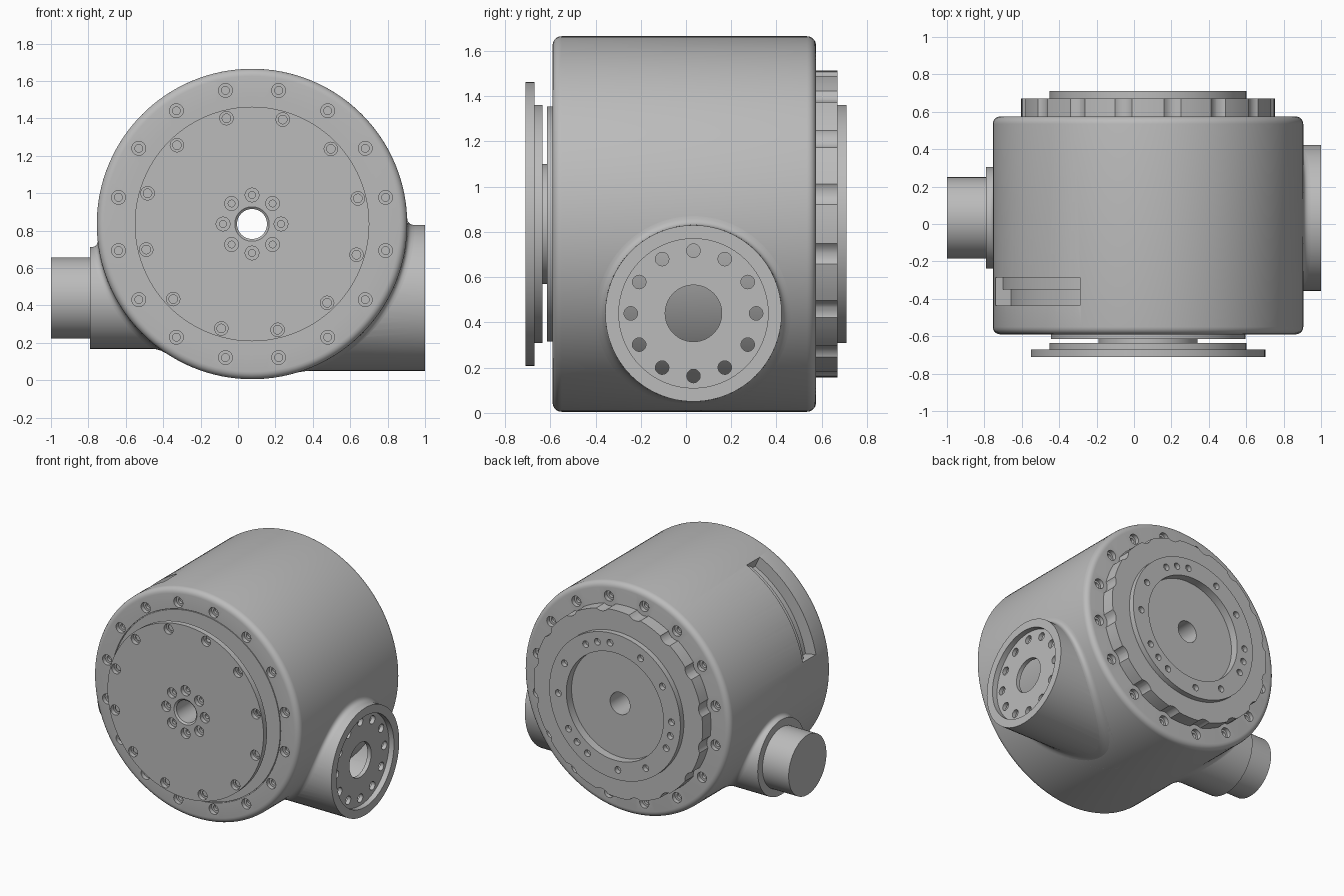
import bpy, bmesh
from math import sin, cos, pi, radians, sqrt
from mathutils import Vector

if "Cube" in bpy.data.objects:
    bpy.data.objects.remove(bpy.data.objects["Cube"])

CX, CZ, R = 0.075, 0.835, 0.83          # main drum axis and radius
PY, PZ = 0.033, 0.44                    # side port axis

metal = bpy.data.materials.new("machined grey")
metal.use_nodes = True
grey = (0.5, 0.5, 0.5, 1)
metal.diffuse_color = grey
metal.node_tree.nodes["Principled BSDF"].inputs["Base Color"].default_value = grey


def place(axis, r, t, a):
    """Point at radius r, distance t along the drum (y) or port (x) axis."""
    if axis == "y":
        return Vector((CX + r * cos(a), t, CZ + r * sin(a)))
    return Vector((t, PY + r * cos(a), PZ + r * sin(a)))


def finish(name, bm):
    bmesh.ops.remove_doubles(bm, verts=bm.verts, dist=1e-6)
    bmesh.ops.recalc_face_normals(bm, faces=bm.faces)
    mesh = bpy.data.meshes.new(name)
    bm.to_mesh(mesh)
    bm.free()
    mesh.materials.append(metal)
    obj = bpy.data.objects.new(name, mesh)
    bpy.context.collection.objects.link(obj)
    return obj


def add_lathe(bm, axis, profile, n=96, a0=0, a1=360):
    """Turn a closed (radius, distance) profile around an axis."""
    full = a1 - a0 == 360
    rings = []
    for i in range(n if full else n + 1):
        a = radians(a0 + (a1 - a0) * i / n)
        rings.append([bm.verts.new(place(axis, r, t, a)) for r, t in profile])
    m = len(profile)
    for i in range(n):
        p, q = rings[i], rings[(i + 1) % len(rings)]
        for j in range(m):
            k = (j + 1) % m
            bm.faces.new((p[j], p[k], q[k], q[j]))
    if not full:
        bm.faces.new(rings[0])
        bm.faces.new(rings[-1])


def lathe(name, axis, profile, **kw):
    bm = bmesh.new()
    add_lathe(bm, axis, profile, **kw)
    return finish(name, bm)


def holes(axis, ring, angles, steps, n=20):
    """Ring of stepped round cutters; steps are (radius, distance) from the mouth inward."""
    bm = bmesh.new()
    for deg in angles:
        c = place(axis, ring, 0, radians(deg))
        u = Vector((1, 0, 0)) if axis == "y" else Vector((0, 1, 0))
        along = Vector((0, 1, 0)) if axis == "y" else Vector((1, 0, 0))
        loops = [[bm.verts.new(c + along * t + r * (u * cos(2 * pi * i / n) + Vector((0, 0, 1)) * sin(2 * pi * i / n)))
                  for i in range(n)] for r, t in steps]
        for p, q in zip(loops, loops[1:]):
            for i in range(n):
                bm.faces.new((p[i], p[i - 1], q[i - 1], q[i]))
        bm.faces.new(loops[0])
        bm.faces.new(loops[-1])
    return finish("hole_cutter", bm)


def cut(obj, *cutters):
    bpy.context.view_layer.objects.active = obj
    for c in cutters:
        mod = obj.modifiers.new("cut", "BOOLEAN")
        mod.operation, mod.solver, mod.object = "DIFFERENCE", "EXACT", c
        bpy.ops.object.modifier_apply(modifier=mod.name)
        bpy.data.objects.remove(c)


def every(count, start=0):
    return [start + 360 * i / count for i in range(count)]


def bolt(face, inward, r1=0.037, r2=0.021):
    """Counterbored bolt hole profile."""
    return [(r1, face - inward * 0.02), (r1, face + inward * 0.03),
            (r2, face + inward * 0.03), (r2, face + inward * 0.05)]


def box(r0, r1, t0, t1):
    return [(r0, t0), (r1, t0), (r1, t1), (r0, t1)]


# Drum housing with rounded rims and a fine seam on the front face
F, B, E = -0.59, 0.575, 0.04
steps = [radians(90 * i / 5) for i in range(6)]
profile = [(0.08, F), (0.677, F), (0.677, F + 0.008), (0.682, F + 0.008), (0.682, F)]
profile += [(R - E + E * sin(a), F + E - E * cos(a)) for a in steps]
profile += [(R - E + E * cos(a), B - E + E * sin(a)) for a in steps]
profile += [(0.08, B)]
housing = lathe("housing", "y", profile, n=128)
cut(housing,
    holes("y", 0.728, every(16, 11.25), bolt(F, 1)),
    holes("y", 0.728, every(16, 11.25), bolt(B, -1)),
    lathe("slot_cutter", "y", box(0.79, 0.9, -0.435, -0.285), n=24, a0=116, a1=169),
    lathe("slot_cutter", "y", box(0.745, 0.9, -0.435, -0.35), n=24, a0=116, a1=169))

# Front output flange on a stepped hub
front_flange = lathe("front_flange", "y", [
    (0.08, -0.70), (0.092, -0.71), (0.627, -0.71), (0.627, -0.67), (0.527, -0.67), (0.527, -0.635),
    (0.265, -0.635), (0.265, -0.615), (0.52, -0.615), (0.52, -0.58), (0.08, -0.58)])
cut(front_flange,
    holes("y", 0.582, every(12, 13.6), bolt(-0.71, 1, 0.036, 0.023)),
    holes("y", 0.155, every(8), bolt(-0.71, 1, 0.037, 0.018)))

# Rear cover with bolt clearance notches and a sunken centre
rear_cover = lathe("rear_cover", "y", [
    (0.08, 0.565), (0.678, 0.565), (0.678, 0.67), (0.527, 0.67), (0.527, 0.71),
    (0.39, 0.71), (0.39, 0.65), (0.08, 0.65)])
pattern = [72 + 120 * k + d for k in range(3) for d in (-13, 0, 13, 45, 75)]
cut(rear_cover,
    holes("y", 0.728, every(16, 11.25), [(0.07, 0.55), (0.07, 0.7)]),
    holes("y", 0.455, pattern, [(0.024, 0.73), (0.024, 0.675)]))

# Hollow port on one side, closed by a perforated plate
wide_port = lathe("wide_port", "x", box(0.33, 0.39, 0.15, 1.0), n=64)
trim = lathe("trim_cutter", "y", box(0.001, R - 0.02, -0.55, 0.55))
cut(wide_port, trim)
port_plate = lathe("port_plate", "x", box(0.125, 0.335, 0.93, 0.96), n=64)
cut(port_plate, holes("x", 0.277, every(12), [(0.03, 0.9), (0.03, 0.98)]))

# Solid stub on the other side, with its collar
stub_collar = lathe("stub_collar", "x", box(0.001, 0.272, -0.79, -0.2), n=64)
stub = lathe("stub", "x", box(0, 0.217, -1.0, -0.7), n=64)


# Blend fillets where the ports meet the drum
def fillet(name, r, side, f=0.04, n=96, m=6):
    def on_drum(rad, a):
        p = place("x", rad, 0, a)
        p.x = CX + side * sqrt(max(0, R * R - (p.z - CZ) ** 2))
        return p
    bm = bmesh.new()
    rows = []
    for i in range(n):
        a = 2 * pi * i / n
        mid, foot = on_drum(r, a), on_drum(r + f, a)
        top = mid + Vector((side * f, 0, 0))
        rows.append([bm.verts.new(top * (1 - t) ** 2 + mid * 2 * t * (1 - t) + foot * t * t)
                     for t in (j / m for j in range(m + 1))])
    for i in range(n):
        p, q = rows[i - 1], rows[i]
        for j in range(m):
            bm.faces.new((p[j], p[j + 1], q[j + 1], q[j]))
    return finish(name, bm)


parts = [housing, front_flange, rear_cover, wide_port, port_plate, stub_collar, stub,
         fillet("wide_port_fillet", 0.39, 1), fillet("stub_fillet", 0.272, -1)]

# Smooth the round walls, keep machined edges crisp
for obj in bpy.context.view_layer.objects:
    obj.select_set(obj in parts)
bpy.context.view_layer.objects.active = housing
bpy.ops.object.shade_smooth_by_angle(angle=radians(30))
